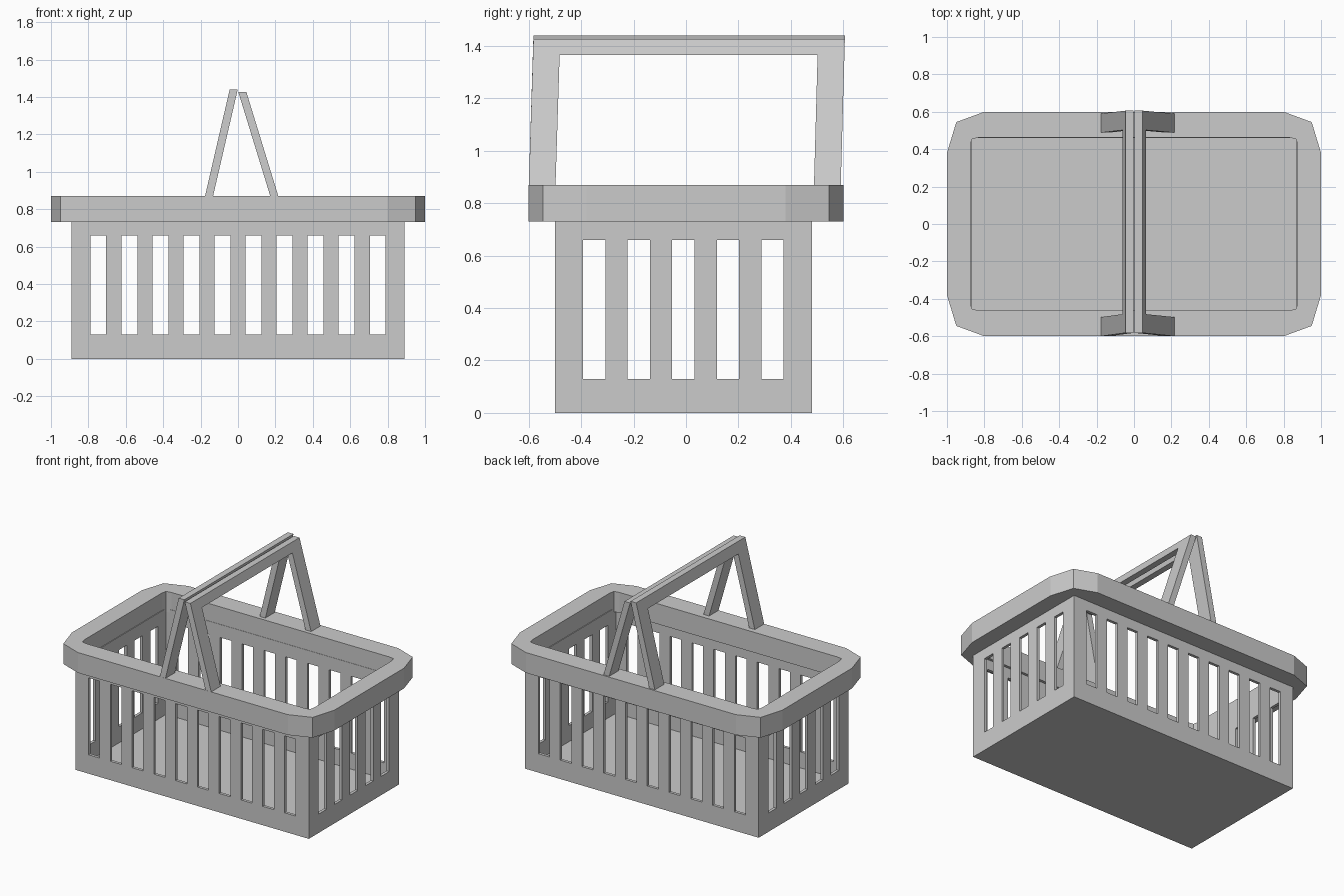
import bpy, bmesh
from mathutils import Vector

if "Cube" in bpy.data.objects:
    bpy.data.objects.remove(bpy.data.objects["Cube"])


def finish(name, bm):
    mesh = bpy.data.meshes.new(name)
    bm.to_mesh(mesh)
    bm.free()
    ob = bpy.data.objects.new(name, mesh)
    bpy.context.collection.objects.link(ob)
    return ob


# Basket body: four slotted walls on a floor, thickened inward
SLOT = 0.085
X, Y0, Y1 = 0.89, -0.50, 0.48
corners = [Vector(c) for c in ((-X, Y0), (X, Y0), (X, Y1), (-X, Y1))]
wall_slots = [(10, 0.166), (5, 0.17), (10, 0.166), (5, 0.17)]   # count, pitch
levels = [0, 0.13, 0.66, 0.75]

outline, is_slot = [], []
for i, (count, pitch) in enumerate(wall_slots):
    a, b = corners[i], corners[(i + 1) % 4]
    mid, along = (a + b) / 2, (b - a).normalized()
    outline.append(a)
    is_slot.append(False)
    for k in range(count):
        c = (k - (count - 1) / 2) * pitch
        outline += [mid + along * (c - SLOT / 2), mid + along * (c + SLOT / 2)]
        is_slot += [True, False]

bm = bmesh.new()
rows = [[bm.verts.new((p.x, p.y, z)) for p in outline] for z in levels]
n = len(outline)
for r in range(3):
    for i in range(n):
        if not (r == 1 and is_slot[i]):
            j = (i + 1) % n
            bm.faces.new((rows[r][i], rows[r][j], rows[r + 1][j], rows[r + 1][i]))
bm.faces.new(rows[0][::-1])
body = finish("basket_body", bm)
mod = body.modifiers.new("wall_thickness", 'SOLIDIFY')
mod.thickness = 0.02
mod.offset = -1
mod.use_even_offset = True
mod.use_quality_normals = True


# Rim: solid ring with chamfered corners
def four_way(quarter):
    """Mirror a corner running from the long side to the short side."""
    fwd, back = quarter, quarter[::-1]
    return ([(x, -y) for x, y in fwd] + [(x, y) for x, y in back]
            + [(-x, y) for x, y in fwd] + [(-x, -y) for x, y in back])


outer = four_way([(0.80, 0.60), (0.95, 0.545), (1.0, 0.38)])
inner = four_way([(0.83, 0.462), (0.867, 0.455), (0.875, 0.42)])
bm = bmesh.new()
rings = [[bm.verts.new((x, y, z)) for x, y in loop]
         for loop, z in ((outer, 0.73), (outer, 0.87), (inner, 0.87), (inner, 0.73))]
for k in range(4):
    a, b = rings[k], rings[(k + 1) % 4]
    for i in range(len(outer)):
        j = (i + 1) % len(outer)
        bm.faces.new((a[i], a[j], b[j], b[i]))
bmesh.ops.recalc_face_normals(bm, faces=bm.faces)
finish("rim", bm)


# Handles: two U-shaped frames leaning together at the top
def handle(name, foot_x, top_x, top_z, width):
    profile = [(-0.60, 0.86), (-0.582, top_z), (0.606, top_z), (0.59, 0.86),
               (0.488, 0.86), (0.502, 1.366), (-0.482, 1.366), (-0.498, 0.86)]
    bm = bmesh.new()
    sides = []
    for s in (-0.5, 0.5):
        loop = []
        for y, z in profile:
            t = (z - 0.86) / (top_z - 0.86)
            loop.append(bm.verts.new((foot_x + (top_x - foot_x) * t + s * width, y, z)))
        sides.append(loop)
    a, b = sides
    for i in range(8):
        j = (i + 1) % 8
        bm.faces.new((a[i], a[j], b[j], b[i]))
    bm.faces.new(a[::-1])
    bm.faces.new(b)
    bmesh.ops.recalc_face_normals(bm, faces=bm.faces)
    finish(name, bm)


handle("handle_left", -0.157, -0.023, 1.44, 0.043)
handle("handle_right", 0.197, 0.023, 1.427, 0.043)
